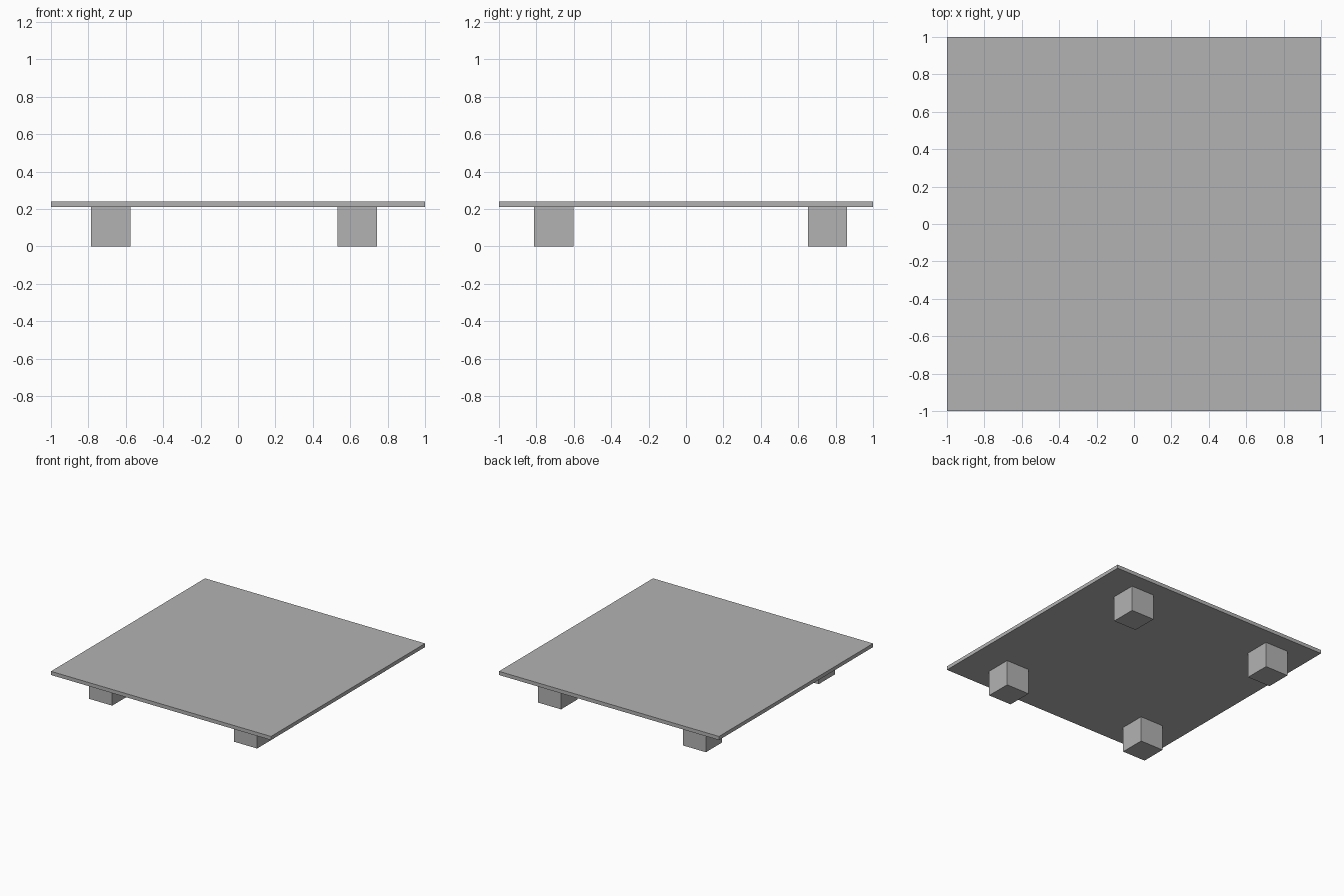
import bpy

cube = bpy.data.objects.get("Cube")
if cube:
    bpy.data.objects.remove(cube, do_unlink=True)

# Single plain grey
grey = bpy.data.materials.new("plain_grey")
grey.use_nodes = True
colour = (0.45, 0.45, 0.45, 1)
grey.diffuse_color = colour
grey.node_tree.nodes["Principled BSDF"].inputs["Base Color"].default_value = colour


def box(name, centre, size):
    bpy.ops.mesh.primitive_cube_add(size=1, location=centre)
    obj = bpy.context.object
    obj.name = name
    obj.scale = size
    bpy.ops.object.transform_apply(location=False, rotation=False, scale=True)
    obj.data.materials.append(grey)
    return obj


LEG = 0.21
TOP = 0.24

# Thin square top
box("table_top", (0, 0, (LEG + TOP) / 2), (2, 2, TOP - LEG))

# Four short cubic legs, slightly off centre
for depth, y in (("front", -0.707), ("back", 0.757)):
    for side, x in (("right", -0.68), ("left", 0.637)):
        box(f"{depth}_{side}_leg", (x, y, LEG / 2), (LEG, LEG, LEG))
